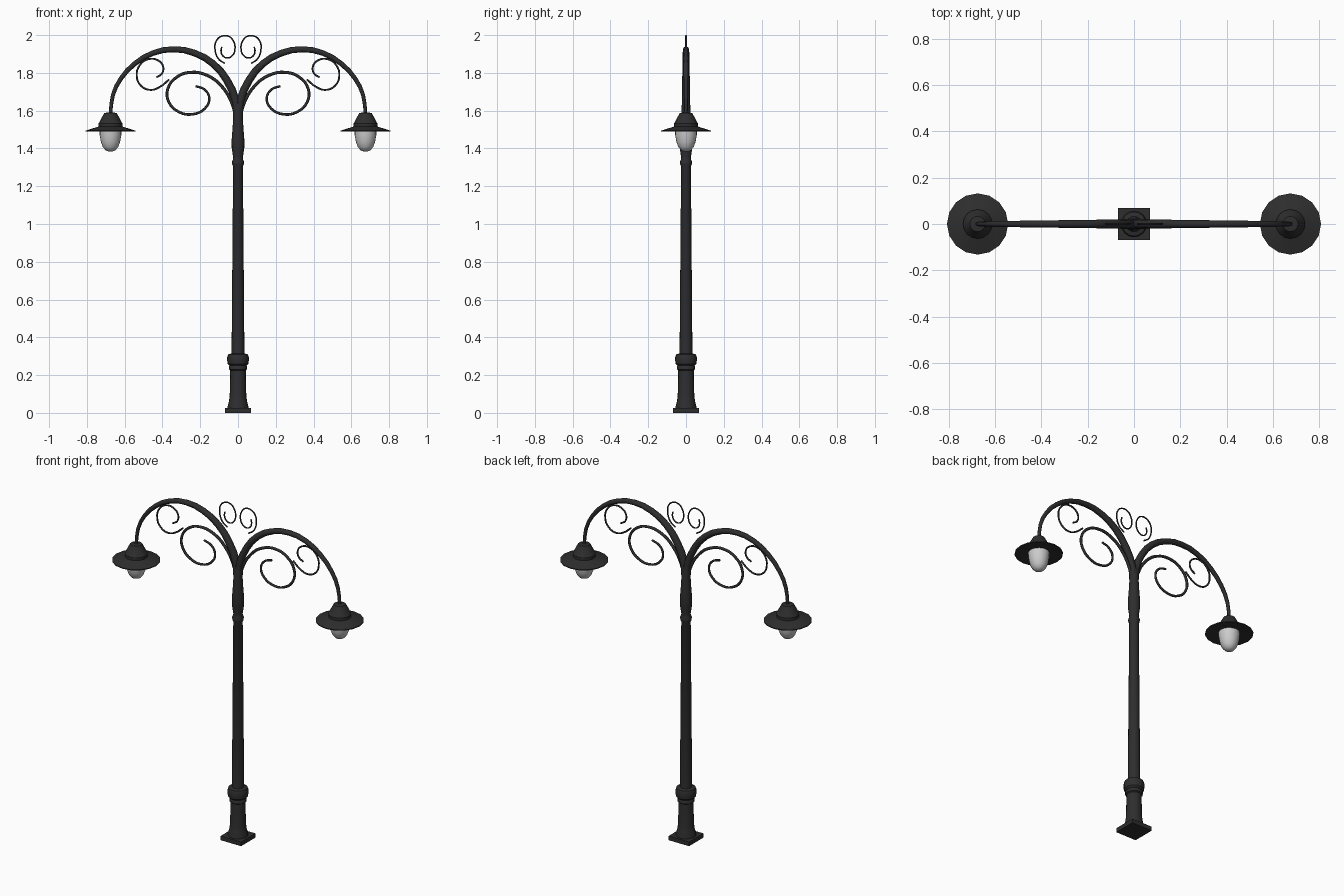
import bpy, bmesh, math

if "Cube" in bpy.data.objects:
    bpy.data.objects.remove(bpy.data.objects["Cube"])


def material(name, rgb):
    m = bpy.data.materials.new(name)
    m.diffuse_color = (*rgb, 1)
    m.use_nodes = True
    m.node_tree.nodes["Principled BSDF"].inputs["Base Color"].default_value = m.diffuse_color
    return m


IRON = material("black iron", (0.027, 0.027, 0.028))
GLASS = material("frosted glass", (0.6, 0.6, 0.6))


def finish(ob, angle=35):
    bpy.ops.object.select_all(action='DESELECT')
    ob.select_set(True)
    bpy.context.view_layer.objects.active = ob
    if ob.type != 'MESH':
        bpy.ops.object.convert(target='MESH')
        ob = bpy.context.view_layer.objects.active
    bpy.ops.object.shade_smooth_by_angle(angle=math.radians(angle))


def lathe(name, profile, x=0, sides=16, mat=IRON):
    """Spin (radius, z) points around a vertical axis at x."""
    bm = bmesh.new()
    rings = []
    for r, z in profile:
        if r == 0:
            rings.append([bm.verts.new((x, 0, z))] * sides)
        else:
            rings.append([bm.verts.new((x + r * math.cos(2 * math.pi * i / sides),
                                        r * math.sin(2 * math.pi * i / sides), z))
                          for i in range(sides)])
    for a, b in zip(rings, rings[1:]):
        for i in range(sides):
            j = (i + 1) % sides
            bm.faces.new(list(dict.fromkeys([a[i], a[j], b[j], b[i]])))
    bmesh.ops.recalc_face_normals(bm, faces=bm.faces)
    me = bpy.data.meshes.new(name)
    bm.to_mesh(me)
    bm.free()
    me.materials.append(mat)
    ob = bpy.data.objects.new(name, me)
    bpy.context.collection.objects.link(ob)
    finish(ob)


def tube(name, pts, r0, r1, side, res=4):
    """Round tapered bar through (x, z) points; side = 1 or -1 mirrors in x."""
    cu = bpy.data.curves.new(name, 'CURVE')
    cu.dimensions = '3D'
    cu.bevel_depth = 1
    cu.bevel_resolution = 2
    cu.resolution_u = res
    cu.use_fill_caps = True
    sp = cu.splines.new('BEZIER')
    sp.bezier_points.add(len(pts) - 1)
    for i, (bp, (x, z)) in enumerate(zip(sp.bezier_points, pts)):
        bp.co = (side * x, 0, z)
        bp.handle_left_type = bp.handle_right_type = 'AUTO'
        bp.radius = r0 + (r1 - r0) * i / (len(pts) - 1)
    cu.materials.append(IRON)
    ob = bpy.data.objects.new(name, cu)
    bpy.context.collection.objects.link(ob)
    finish(ob, 50)


# Square foot plate
bpy.ops.mesh.primitive_cube_add(size=1, location=(0, 0, 0.0125))
plate = bpy.context.object
plate.name = "foot_plate"
plate.scale = (0.136, 0.136, 0.025)
plate.data.materials.append(IRON)

# Turned post: pedestal, collar, shaft, neck ring, vase
lathe("post", [
    (0, 0.02), (0.056, 0.02), (0.055, 0.035), (0.048, 0.06), (0.044, 0.09), (0.041, 0.225),
    (0.048, 0.23), (0.048, 0.245), (0.045, 0.25), (0.055, 0.26), (0.057, 0.275),
    (0.057, 0.295), (0.052, 0.31), (0.034, 0.315), (0.026, 1.305),
    (0.031, 1.315), (0.032, 1.328), (0.026, 1.345), (0.026, 1.355), (0.033, 1.40),
    (0.034, 1.44), (0.028, 1.52), (0.026, 1.56), (0.022, 1.64), (0, 1.66)])

ARM = [(0.003, 1.54), (0.012, 1.65), (0.058, 1.76), (0.13, 1.847), (0.23, 1.905), (0.34, 1.925),
       (0.45, 1.905), (0.545, 1.85), (0.62, 1.77), (0.663, 1.68), (0.675, 1.58)]
BIG = [(0.01, 1.54), (0.026, 1.624), (0.087, 1.73), (0.166, 1.788), (0.25, 1.803),
       (0.325, 1.777), (0.372, 1.714), (0.366, 1.645), (0.312, 1.593), (0.24, 1.581),
       (0.174, 1.613), (0.152, 1.666), (0.177, 1.712), (0.2245, 1.73)]
SMALL = [(0.365, 1.765), (0.41, 1.728), (0.462, 1.71), (0.512, 1.73), (0.536, 1.783), (0.52, 1.841),
         (0.473, 1.873), (0.425, 1.867), (0.397, 1.836), (0.402, 1.798), (0.432, 1.776)]
TOP = [(0.077, 1.80), (0.104, 1.875), (0.122, 1.928), (0.114, 1.971), (0.087, 1.994), (0.05, 1.994),
       (0.024, 1.968), (0.016, 1.926), (0.028, 1.894), (0.055, 1.879), (0.08, 1.89),
       (0.09, 1.915), (0.086, 1.938)]
TOP[0] = (0.07, 1.85)

for side, label in ((1, "right"), (-1, "left")):
    # Curved arm and its scrollwork
    tube("arm_" + label, ARM, 0.023, 0.009, side, 2)
    tube("large_scroll_" + label, BIG, 0.009, 0.006, side)
    tube("small_scroll_" + label, SMALL, 0.005, 0.005, side)
    tube("top_scroll_" + label, TOP, 0.004, 0.004, side)
    # Lamp shade: cap with wide thin brim
    lathe("lamp_shade_" + label, [
        (0, 1.592), (0.033, 1.588), (0.040, 1.575), (0.058, 1.54), (0.063, 1.533), (0.063, 1.516),
        (0.132, 1.494), (0.132, 1.489), (0.055, 1.496), (0, 1.496)], side * 0.675)
    # Glass globe hanging below
    lathe("lamp_glass_" + label, [
        (0.058, 1.5), (0.057, 1.47), (0.051, 1.435), (0.041, 1.408), (0.027, 1.391),
        (0.012, 1.384), (0, 1.383)], side * 0.675, 20, GLASS)
